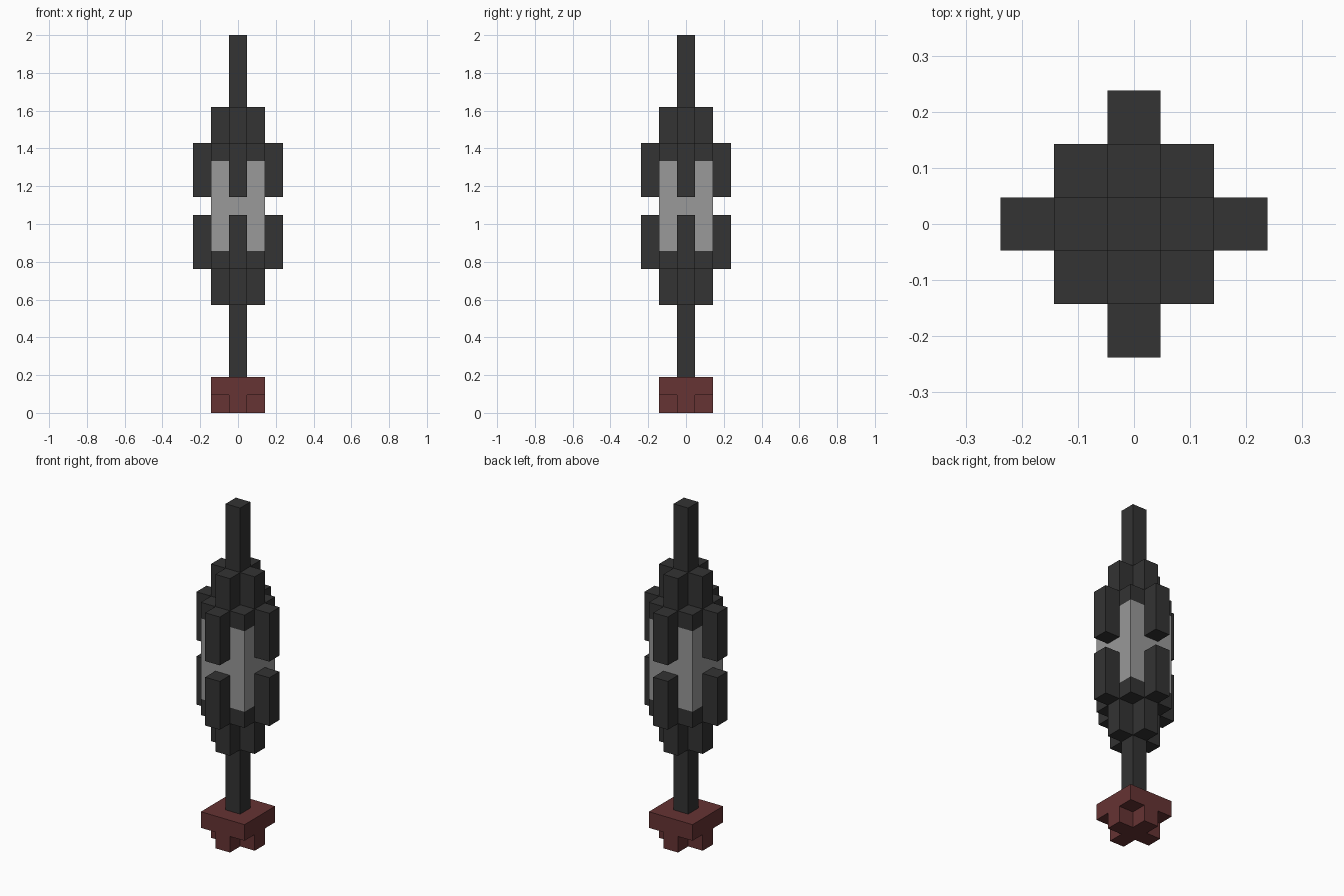
import bpy
import bmesh
from math import radians
from mathutils import Matrix, Vector

cube = bpy.data.objects.get("Cube")
if cube:
    bpy.data.objects.remove(cube, do_unlink=True)

U = 2 / 21  # one block


def material(name, rgb):
    mat = bpy.data.materials.new(name)
    mat.use_nodes = True
    mat.diffuse_color = (*rgb, 1)
    mat.node_tree.nodes["Principled BSDF"].inputs["Base Color"].default_value = (*rgb, 1)
    return mat


charcoal = material("charcoal", (0.033, 0.033, 0.033))
grey = material("light grey", (0.319, 0.319, 0.319))
red = material("dark red", (0.133, 0.033, 0.033))


def prism(name, outline, bottom, top, mat):
    """Extrude an outline, measured in blocks, from bottom to top."""
    bm = bmesh.new()
    face = bm.faces.new([bm.verts.new((x * U, y * U, bottom * U)) for x, y in outline])
    extruded = bmesh.ops.extrude_face_region(bm, geom=[face], use_keep_orig=True)
    verts = [g for g in extruded["geom"] if isinstance(g, bmesh.types.BMVert)]
    bmesh.ops.translate(bm, verts=verts, vec=(0, 0, (top - bottom) * U))
    bmesh.ops.recalc_face_normals(bm, faces=bm.faces)
    mesh = bpy.data.meshes.new(name)
    bm.to_mesh(mesh)
    bm.free()
    mesh.materials.append(mat)
    obj = bpy.data.objects.new(name, mesh)
    bpy.context.collection.objects.link(obj)
    return obj


def square(half, cx=0, cy=0):
    return [(cx - half, cy - half), (cx + half, cy - half),
            (cx + half, cy + half), (cx - half, cy + half)]


# Cross outline: one arm's three corners repeated around the axis
plus = []
for turn in range(4):
    spin = Matrix.Rotation(radians(90 * turn), 2)
    plus += [tuple(spin @ Vector(p)) for p in ((1.5, -0.5), (1.5, 0.5), (0.5, 0.5))]

# Base
prism("base_foot", plus, 0, 1, red)
prism("base_plate", square(1.5), 1, 2, red)

# Central column
prism("lower_post", square(0.5), 2, 6, charcoal)
prism("lower_collar", plus, 6, 8, charcoal)
prism("body_bottom_band", square(1.5), 8, 9, charcoal)
prism("body_core", square(1.5), 9, 14, grey)
prism("body_top_band", square(1.5), 14, 15, charcoal)
prism("upper_collar", plus, 15, 17, charcoal)
prism("upper_post", square(0.5), 17, 21, charcoal)

# Outer ribs on all four sides, in two tiers
for tier, bottom in (("lower", 8), ("upper", 12)):
    for side, x, y in (("front", 0, -2), ("back", 0, 2), ("left", 2, 0), ("right", -2, 0)):
        prism(f"{tier}_{side}_rib", square(0.5, x, y), bottom, bottom + 3, charcoal)
